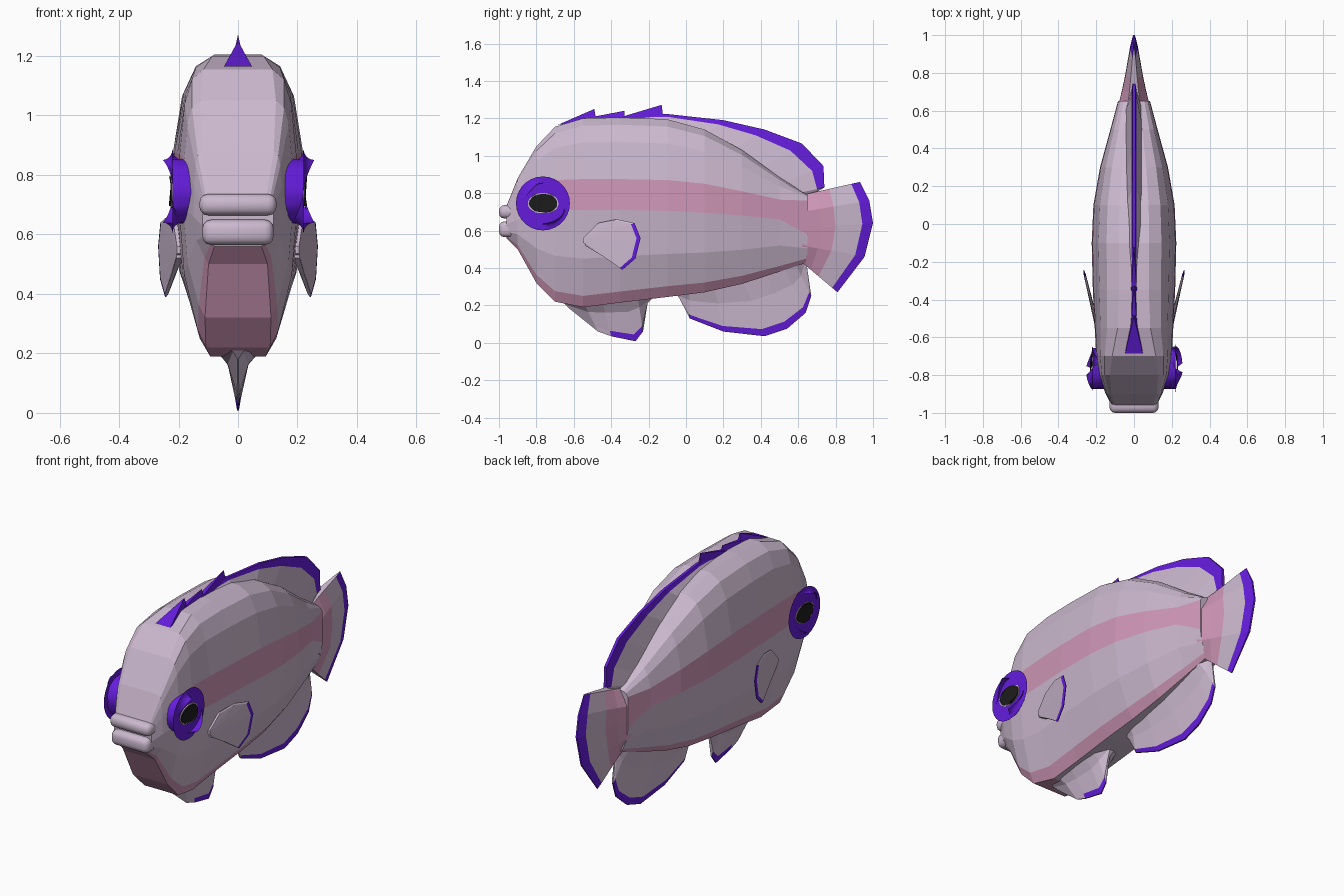
import bpy, bmesh, math
from mathutils import Vector

if "Cube" in bpy.data.objects:
    bpy.data.objects.remove(bpy.data.objects["Cube"])


def material(name, rgb):
    m = bpy.data.materials.new(name)
    m.diffuse_color = (*rgb, 1)
    m.use_nodes = True
    m.node_tree.nodes["Principled BSDF"].inputs["Base Color"].default_value = m.diffuse_color
    return m


LILAC, PINK, PURPLE, BLACK = 0, 1, 2, 3
MATS = [material("lilac", (0.6, 0.48, 0.62)), material("pink", (0.63, 0.31, 0.48)),
        material("purple", (0.13, 0.012, 0.72)), material("black", (0.012, 0.012, 0.012))]


def finish(bm, name, smooth=False):
    bmesh.ops.recalc_face_normals(bm, faces=bm.faces)
    me = bpy.data.meshes.new(name)
    bm.to_mesh(me)
    bm.free()
    for m in MATS:
        me.materials.append(m)
    ob = bpy.data.objects.new(name, me)
    bpy.context.collection.objects.link(ob)
    if smooth:
        bpy.ops.object.select_all(action='DESELECT')
        ob.select_set(True)
        bpy.context.view_layer.objects.active = ob
        bpy.ops.object.shade_smooth_by_angle(angle=math.radians(40))
    return ob


def loft(name, rings, mat_at):
    """Skin closed rings; mat_at(ring, segment) picks the material."""
    bm = bmesh.new()
    vs = [[bm.verts.new(p) for p in r] for r in rings]
    n = len(rings[0])
    for i in range(len(vs) - 1):
        for k in range(n):
            f = bm.faces.new((vs[i][k], vs[i][(k + 1) % n],
                              vs[i + 1][(k + 1) % n], vs[i + 1][k]))
            f.material_index = mat_at(i, k)
    bm.faces.new(vs[0])
    bm.faces.new(vs[-1])
    return finish(bm, name)


def fin(name, base, tip, layers, rim, taper=1.0, place=lambda x, y, z: (x, y, z)):
    """Fin from base curve to tip curve; layers = (t, half thickness, material)."""
    rings, n = [], len(layers) - 1
    for j, (b, e) in enumerate(zip(base, tip)):
        s = taper if j in (0, len(base) - 1) else 1
        side = [(h * s, b[0] + (e[0] - b[0]) * t, b[1] + (e[1] - b[1]) * t) for t, h, _ in layers]
        ring = side + [(-x, y, z) for x, y, z in reversed(side)]
        rings.append([place(*p) for p in ring])

    def mat_at(i, k):
        s = k if k < n else 2 * n - k
        s = max(0, min(s, n - 1))
        if s == n - 1:
            return PURPLE if rim[0] <= i < rim[1] else LILAC
        return layers[s + 1][2]
    return loft(name, rings, mat_at)


# Body: y, half width, bottom, stripe bottom, stripe top, top
stations = [(-.96, .12, .56, .63, .69, .73), (-.90, .15, .50, .66, .76, .88),
            (-.80, .185, .32, .69, .85, 1.05), (-.70, .20, .22, .71, .87, 1.155),
            (-.55, .208, .19, .71, .875, 1.2), (-.35, .218, .215, .71, .875, 1.205),
            (-.10, .224, .245, .705, .87, 1.195), (.10, .215, .27, .695, .85, 1.14),
            (.30, .18, .315, .68, .81, 1.03), (.50, .125, .38, .66, .765, .885),
            (.65, .085, .43, .58, .76, .79)]
rings = []
for y, w, bot, lo, hi, top in stations:
    f = max(0, min(1, (-.5 - y) / .4))          # boxier cross-section at the face
    mix = lambda a, b: w * (a + (b - a) * f)
    half = [(0, bot), (mix(.42, .66), bot), (mix(.6, .75), bot + .06 * (top - bot)),
            (mix(.88, .93), bot + .5 * (lo - bot)), (w, lo), (.98 * w, hi),
            (mix(.84, .95), hi + .6 * (top - hi)), (mix(.65, .9), hi + .88 * (top - hi)),
            (mix(.36, .8), top), (0, top)]
    rings.append([(x, y, z) for x, z in half] + [(-x, y, z) for x, z in half[-2:0:-1]])


def body_mat(i, k):
    s = k if k < 9 else 17 - k
    if (s == 4 and i >= 2) or s == 1 or (s == 0 and i < 4):
        return PINK
    return LILAC


loft("body", rings, body_mat)

# Tail fin
fin("tail_fin",
    [(.62, .79), (.62, .70), (.62, .61), (.62, .52), (.62, .43)],
    [(.93, .86), (.98, .76), (1.0, .64), (.955, .46), (.81, .27)],
    [(0, .085, PINK), (.25, .062, PINK), (.47, .045, PINK), (.85, .02, LILAC), (1, .005, PURPLE)],
    (0, 4), taper=.4)

# Dorsal, anal and pelvic fins
fin("dorsal_fin",
    [(-.36, 1.18), (-.1, 1.17), (.1, 1.11), (.25, 1.03), (.4, .93), (.52, .85), (.6, .80), (.65, .78)],
    [(-.36, 1.21), (-.1, 1.223), (.2, 1.19), (.42, 1.14), (.62, 1.065), (.735, .945), (.74, .83), (.67, .79)],
    [(0, .045, LILAC), (.72, .014, LILAC), (1, .008, PURPLE)], (0, 6), taper=.5)
fin("anal_fin",
    [(-.06, .27), (.02, .29), (.15, .31), (.3, .35), (.42, .39), (.52, .41), (.58, .43), (.63, .45)],
    [(-.03, .23), (.02, .13), (.2, .06), (.42, .035), (.54, .075), (.64, .16), (.67, .25), (.645, .42)],
    [(0, .05, LILAC), (.4, .022, LILAC), (.88, .01, LILAC), (1, .004, PURPLE)], (1, 6), taper=.5)
fin("pelvic_fin",
    [(-.66, .22), (-.55, .22), (-.45, .23), (-.33, .25), (-.26, .26), (-.15, .27)],
    [(-.62, .18), (-.47, .06), (-.40, .035), (-.27, .008), (-.23, .06), (-.215, .2)],
    [(0, .085, LILAC), (.35, .035, LILAC), (.85, .009, LILAC), (1, .003, PURPLE)], (2, 4), taper=.5)

# Dorsal spines: front y, front z, half width, back y, back z, apex
for i, (y0, z0, w, y1, z1, apex) in enumerate([
        (-.685, 1.165, .047, -.48, 1.19, (0, -.49, 1.25)),
        (-.54, 1.20, .016, -.33, 1.195, (0, -.33, 1.24)),
        (-.37, 1.20, .016, -.12, 1.19, (0, -.13, 1.272))]):
    bm = bmesh.new()
    for p in [(w, y0, z0), (-w, y0, z0), (.012, y1, z1), (-.012, y1, z1), apex]:
        bm.verts.new(p)
    bmesh.ops.convex_hull(bm, input=bm.verts)
    for f in bm.faces:
        f.material_index = PURPLE
    finish(bm, f"dorsal_spine_{i + 1}")


# Rounded primitives
def rounded(bm, bevel, seg, name, mat, edges=None):
    bmesh.ops.bevel(bm, geom=edges or list(bm.edges), offset=bevel, segments=seg,
                    affect='EDGES', profile=.5)
    for f in bm.faces:
        f.material_index = mat
    return finish(bm, name, True)


# Lips
for name, size, z in [("upper_lip", (.26, .10, .072), .70), ("lower_lip", (.24, .10, .085), .607)]:
    bm = bmesh.new()
    bmesh.ops.create_cube(bm, size=1)
    bmesh.ops.scale(bm, vec=size, verts=bm.verts)
    rounded(bm, .03, 3, name, LILAC).location = (0, -.95, z)

# Eyes and pectoral fins, both sides
for s, side in ((1, "right"), (-1, "left")):
    for part, r, d, x, sy, sz, bevel, mat in [
            ("eye", .108, .085, .178, 1, 1, .036, PURPLE),
            ("eye_ring", .08, .03, .2085, 1.03, .7, .004, LILAC),
            ("pupil", .076, .03, .2115, 1, .66, .006, BLACK)]:
        bm = bmesh.new()
        bmesh.ops.create_cone(bm, cap_ends=True, segments=28, radius1=r, radius2=r, depth=d)
        for v in bm.verts:
            v.co = Vector((v.co.z, v.co.x * sy, v.co.y * sz))
        caps = [e for e in bm.edges if abs(e.verts[0].co.x - e.verts[1].co.x) < 1e-5]
        ob = rounded(bm, bevel, 4, f"{side}_{part}", mat, caps)
        ob.location = (s * x, -.765, .745)
    fin(f"{side}_pectoral_fin",
        [(-.55, .56), (-.55, .555), (-.55, .55), (-.55, .54), (-.55, .535), (-.54, .53), (-.54, .52)],
        [(-.47, .64), (-.37, .66), (-.275, .64), (-.243, .56), (-.27, .45), (-.34, .39), (-.44, .46)],
        [(0, .012, LILAC), (.93, .006, LILAC), (1, .002, PURPLE)], (2, 5),
        place=lambda x, y, z: (s * (x + .205 + .24 * (y + .5)), y, z))
